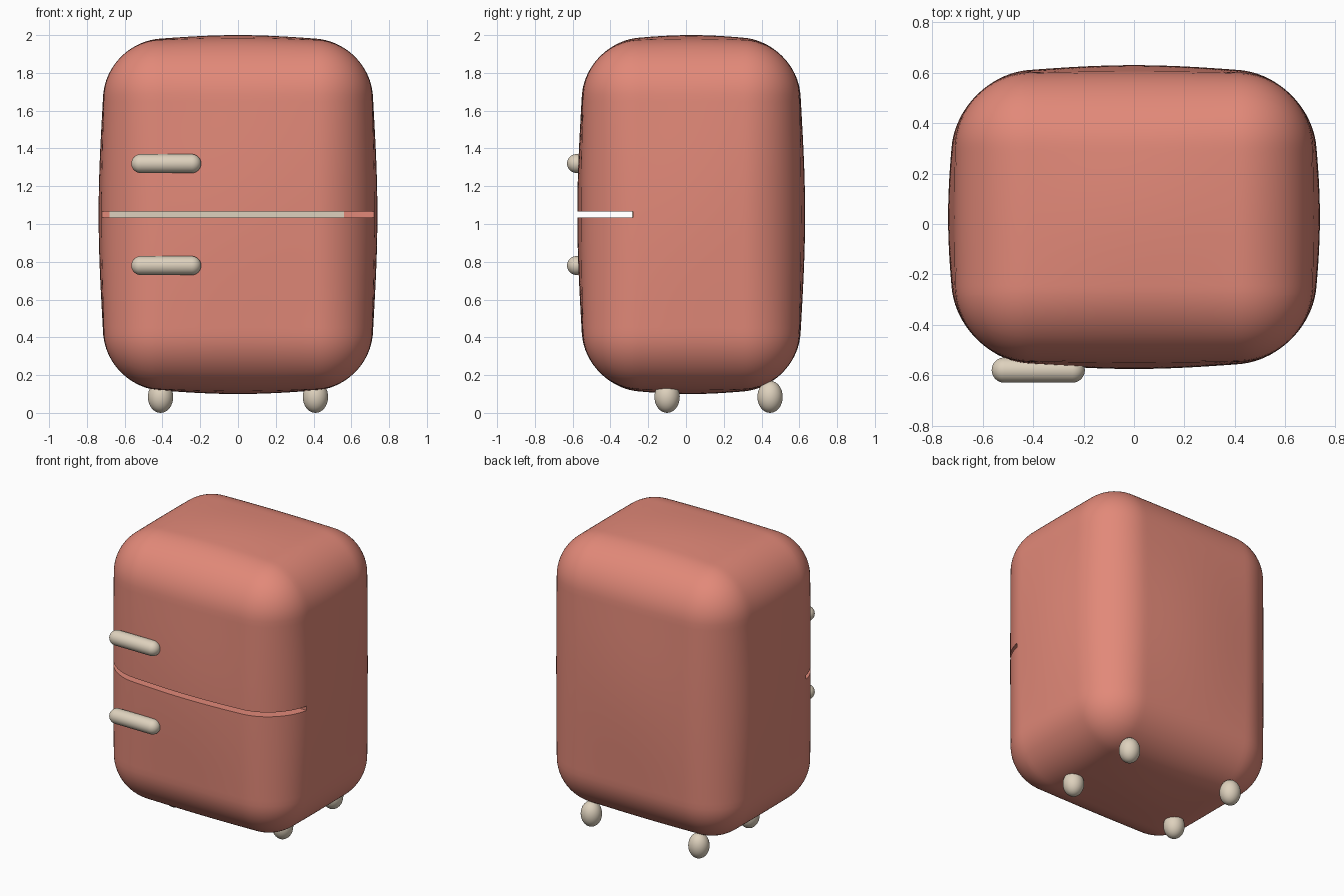
import bpy, bmesh, math
from mathutils import Vector

cube = bpy.data.objects.get("Cube")
if cube:
    bpy.data.objects.remove(cube, do_unlink=True)


def material(name, rgb):
    mat = bpy.data.materials.new(name)
    mat.use_nodes = True
    mat.diffuse_color = (*rgb, 1)
    mat.node_tree.nodes["Principled BSDF"].inputs["Base Color"].default_value = (*rgb, 1)
    return mat


CORAL = material("coral enamel", (0.76, 0.25, 0.19))
CREAM = material("warm cream", (0.73, 0.64, 0.51))

CENTRE = Vector((0, 0.0275, 1.05))
HALF = Vector((0.705, 0.57, 0.917))
RADIUS, BULGE = 0.29, 0.033
SEAM_Y, GAP_LOW, GAP_HIGH = -0.28, 1.035, 1.065


def finish(bm, name, mat, angle=35):
    bmesh.ops.recalc_face_normals(bm, faces=bm.faces)
    mesh = bpy.data.meshes.new(name)
    bm.to_mesh(mesh)
    bm.free()
    mesh.materials.append(mat)
    obj = bpy.data.objects.new(name, mesh)
    bpy.context.collection.objects.link(obj)
    bpy.ops.object.select_all(action="DESELECT")
    obj.select_set(True)
    bpy.context.view_layer.objects.active = obj
    bpy.ops.object.shade_smooth_by_angle(angle=math.radians(angle))
    return obj


def pillow_box():
    """Rounded box whose six sides swell gently outwards."""
    bm = bmesh.new()
    bmesh.ops.create_cube(bm, size=2)
    bmesh.ops.subdivide_edges(bm, edges=bm.edges[:], cuts=45, use_grid_fill=True)
    for v in bm.verts:
        p = Vector([c * h for c, h in zip(v.co, HALF)])
        core = Vector([max(RADIUS - h, min(h - RADIUS, c)) for c, h in zip(p, HALF)])
        p = core + (p - core).normalized() * RADIUS
        u = [c / h for c, h in zip(p, HALF)]
        fall = [(1 - min(1, t * t)) ** 2 for t in u]
        swell = [BULGE * u[i] * fall[i - 1] * fall[i - 2] for i in range(3)]
        v.co = CENTRE + p + Vector(swell)
    return bm


def slice_off(bm, point, normal):
    """Remove everything on the normal's side and cap the cut."""
    geom = bm.verts[:] + bm.edges[:] + bm.faces[:]
    cut = bmesh.ops.bisect_plane(bm, geom=geom, dist=1e-5, plane_co=point,
                                 plane_no=normal, clear_outer=True)
    edges = [e for e in cut["geom_cut"]
             if isinstance(e, bmesh.types.BMEdge) and e.is_boundary]
    bmesh.ops.holes_fill(bm, edges=edges, sides=0)


# Cabinet behind the seam
bm = pillow_box()
slice_off(bm, (0, SEAM_Y, 0), (0, -1, 0))
finish(bm, "cabinet", CORAL)

# Two doors in front of it, with a gap between them
for name, z, side in (("upper_door", GAP_HIGH, -1), ("lower_door", GAP_LOW, 1)):
    bm = pillow_box()
    slice_off(bm, (0, SEAM_Y, 0), (0, 1, 0))
    slice_off(bm, (0, 0, z), (0, 0, side))
    finish(bm, name, CORAL)

# Pale liner seen through the gap
bm = bmesh.new()
bmesh.ops.create_cube(bm, size=1)
bmesh.ops.scale(bm, vec=(1.24, 0.006, GAP_HIGH - GAP_LOW), verts=bm.verts)
bmesh.ops.translate(bm, vec=(-0.06, SEAM_Y - 0.002, 1.05), verts=bm.verts)
finish(bm, "liner", CREAM)

# Capsule handles: a sphere whose halves are pulled apart along x
for name, z in (("upper_handle", 1.32), ("lower_handle", 0.78)):
    bm = bmesh.new()
    bmesh.ops.create_uvsphere(bm, u_segments=32, v_segments=16, radius=0.05)
    for v in bm.verts:
        x, y, along = v.co
        if abs(along) < 1e-5:
            along = 0
        v.co = (along, y, x)
    geom = bm.verts[:] + bm.edges[:] + bm.faces[:]
    middle = [e for e in bm.edges if all(abs(v.co.x) < 1e-5 for v in e.verts)]
    bmesh.ops.split_edges(bm, edges=middle)
    for v in bm.verts:
        centre_x = sum(f.calc_center_median().x for f in v.link_faces)
        v.co += Vector((math.copysign(0.135, centre_x), 0, 0))
    rims = [e for e in bm.edges if e.is_boundary]
    bmesh.ops.bridge_loops(bm, edges=rims)
    bmesh.ops.translate(bm, vec=(-0.38, -0.58, z), verts=bm.verts)
    finish(bm, name, CREAM)

# Egg-shaped feet
for side, x in (("left", 0.41), ("right", -0.41)):
    for end, y in (("front", -0.1), ("back", 0.445)):
        bm = bmesh.new()
        bmesh.ops.create_uvsphere(bm, u_segments=32, v_segments=16, radius=1)
        bmesh.ops.scale(bm, vec=(0.067, 0.067, 0.085), verts=bm.verts)
        bmesh.ops.translate(bm, vec=(x, y, 0.085), verts=bm.verts)
        finish(bm, f"{end}_{side}_foot", CREAM)
